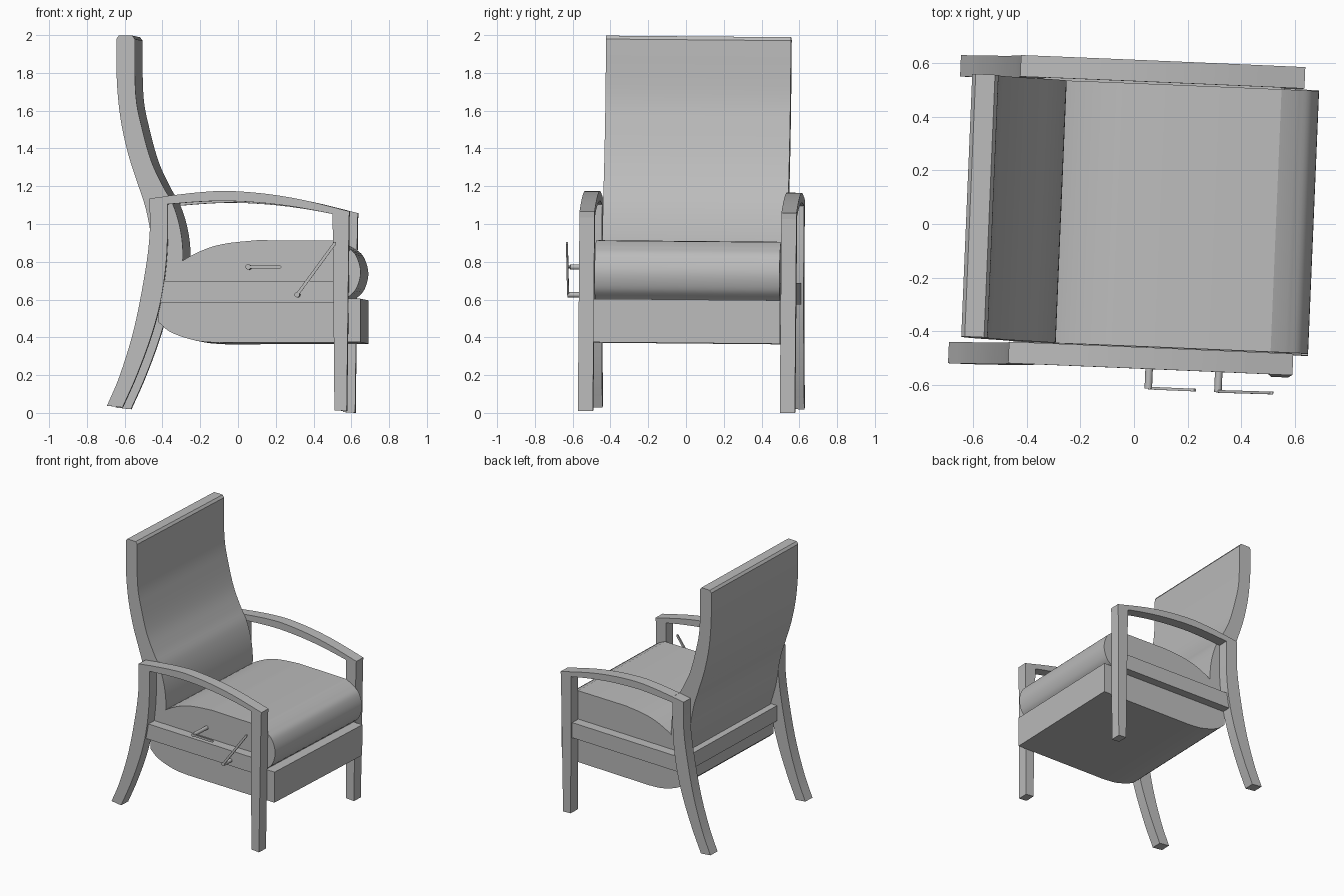
import bpy, bmesh, math
from mathutils import Matrix, Vector

cube = bpy.data.objects.get("Cube")
if cube:
    bpy.data.objects.remove(cube)

# One neutral grey for the whole chair
grey = bpy.data.materials.new("neutral_grey")
grey.use_nodes = True
colour = (0.5, 0.5, 0.5, 1)
grey.diffuse_color = colour
grey.node_tree.nodes["Principled BSDF"].inputs["Base Color"].default_value = colour

# The chair faces +x, turned slightly on the ground and leaning a touch sideways
PLACE = (Matrix.Translation((0, 0.027, 0)) @ Matrix.Rotation(math.radians(-2.4), 4, 'Z')
         @ Matrix.Rotation(math.radians(-0.5), 4, 'X'))


def smooth_path(points, steps=5):
    """Catmull-Rom curve through a few points."""
    p = [Vector(q) for q in points]
    p = [2 * p[0] - p[1]] + p + [2 * p[-1] - p[-2]]
    out = []
    for a, b, c, d in zip(p, p[1:], p[2:], p[3:]):
        for i in range(steps):
            t = i / steps
            out.append(0.5 * (2 * b + (c - a) * t + (2 * a - 5 * b + 4 * c - d) * t ** 2
                              + (3 * b - a - 3 * c + d) * t ** 3))
    return out + [p[-2]]


def finish(bm, name):
    bmesh.ops.recalc_face_normals(bm, faces=bm.faces)
    mesh = bpy.data.meshes.new(name)
    bm.to_mesh(mesh)
    bm.free()
    mesh.materials.append(grey)
    obj = bpy.data.objects.new(name, mesh)
    bpy.context.collection.objects.link(obj)
    obj.matrix_world = PLACE
    bpy.ops.object.select_all(action='DESELECT')
    obj.select_set(True)
    bpy.context.view_layer.objects.active = obj
    bpy.ops.object.shade_smooth_by_angle(angle=math.radians(25))
    return obj


def prism(name, outline, y0, y1):
    """Side profile in x and z, extruded across y."""
    bm = bmesh.new()
    face = bm.faces.new([bm.verts.new((x, y0, z)) for x, z in outline])
    new = bmesh.ops.extrude_face_region(bm, geom=[face])["geom"]
    verts = [v for v in new if isinstance(v, bmesh.types.BMVert)]
    bmesh.ops.translate(bm, verts=verts, vec=(0, y1 - y0, 0))
    return finish(bm, name)


def strip(name, edge_a, edge_b, y0, y1):
    """Curved bar between two smooth edges."""
    return prism(name, smooth_path(edge_a) + smooth_path(edge_b)[::-1], y0, y1)


def box(name, x0, x1, y0, y1, z0, z1):
    return prism(name, [(x0, z0), (x1, z0), (x1, z1), (x0, z1)], y0, y1)


INNER, OUTER = 0.495, 0.575

# Side frames: curved rear leg, front leg, arched armrest and side rail
for side, label in ((-1, "right"), (1, "left")):
    y0, y1 = sorted((side * INNER, side * OUTER))
    strip("rear_leg_" + label,
          [(-0.67, 0.033), (-0.6, 0.2), (-0.525, 0.45), (-0.467, 0.75), (-0.444, 0.95), (-0.446, 1.13)],
          [(-0.588, 0.024), (-0.51, 0.2), (-0.43, 0.42), (-0.38, 0.62), (-0.353, 0.85), (-0.35, 1.143)],
          y0, y1)
    prism("front_leg_" + label,
          [(0.535, 0.009), (0.6, 0.005), (0.612, 1.03), (0.525, 1.05)], y0, y1)
    strip("armrest_" + label,
          [(-0.35, 1.144), (-0.18, 1.163), (-0.03, 1.17), (0.17, 1.155), (0.37, 1.122), (0.615, 1.062)],
          [(-0.35, 1.1), (-0.18, 1.113), (-0.03, 1.117), (0.17, 1.105), (0.37, 1.078), (0.612, 1.03)],
          y0, y1)
    r0, r1 = sorted((side * 0.48, side * 0.56))
    box("side_rail_" + label, -0.4, 0.54, r0, r1, 0.578, 0.693)

# Rear rail between the back legs
box("rear_rail", -0.43, -0.36, -INNER, INNER, 0.578, 0.693)

# Lower housing with its underside curving up at the rear
prism("lower_housing",
      smooth_path([(-0.4, 0.475), (-0.33, 0.42), (-0.2, 0.378), (-0.08, 0.367)])
      + [(0.67, 0.37), (0.67, 0.6), (0.56, 0.6), (-0.4, 0.6)], -INNER, INNER)

# Seat cushion with a rolled front
prism("seat_cushion",
      smooth_path([(-0.38, 0.71), (-0.275, 0.8), (-0.155, 0.862), (-0.04, 0.893), (0.12, 0.91)])
      + [(0.53, 0.908)]
      + smooth_path([(0.585, 0.882), (0.642, 0.835), (0.67, 0.745), (0.648, 0.655), (0.595, 0.6)])
      + [(-0.38, 0.6)], -0.49, 0.49)

# Tall backrest, softly bowed, with rounded top edges
back = smooth_path([(-0.38, 0.7), (-0.425, 0.85), (-0.452, 1.0), (-0.475, 1.1), (-0.515, 1.22),
                    (-0.563, 1.37), (-0.602, 1.55), (-0.622, 1.75), (-0.625, 1.975)])
front = smooth_path([(-0.527, 1.975), (-0.522, 1.68), (-0.488, 1.5), (-0.44, 1.33), (-0.38, 1.2),
                     (-0.325, 1.1), (-0.288, 0.98), (-0.272, 0.85), (-0.28, 0.7)])
prism("backrest", back + [(-0.612, 1.993), (-0.54, 1.993)] + front, -0.49, 0.49)


# Control levers on the right side: a short pivot rod and a thin slanted blade
def lever(name, start, end, inner_y):
    bm = bmesh.new()
    sx, sz = start
    length = inner_y + 0.645
    place = Matrix.Translation((sx, inner_y - length / 2, sz)) @ Matrix.Rotation(math.pi / 2, 4, 'X')
    bmesh.ops.create_cone(bm, cap_ends=True, segments=16, radius1=0.014, radius2=0.014,
                          depth=length, matrix=place)
    finish(bm, name + "_pivot")
    a, b = Vector(start), Vector(end)
    d = (b - a).normalized() * 0.008
    n = Vector((-d.y, d.x))
    prism(name + "_blade", [a - n, b - n, b + d, b + n, a + n], -0.648, -0.638)


lever("recline_lever", (0.08, 0.767), (0.25, 0.767), -0.48)
lever("footrest_lever", (0.34, 0.62), (0.54, 0.893), -0.55)
